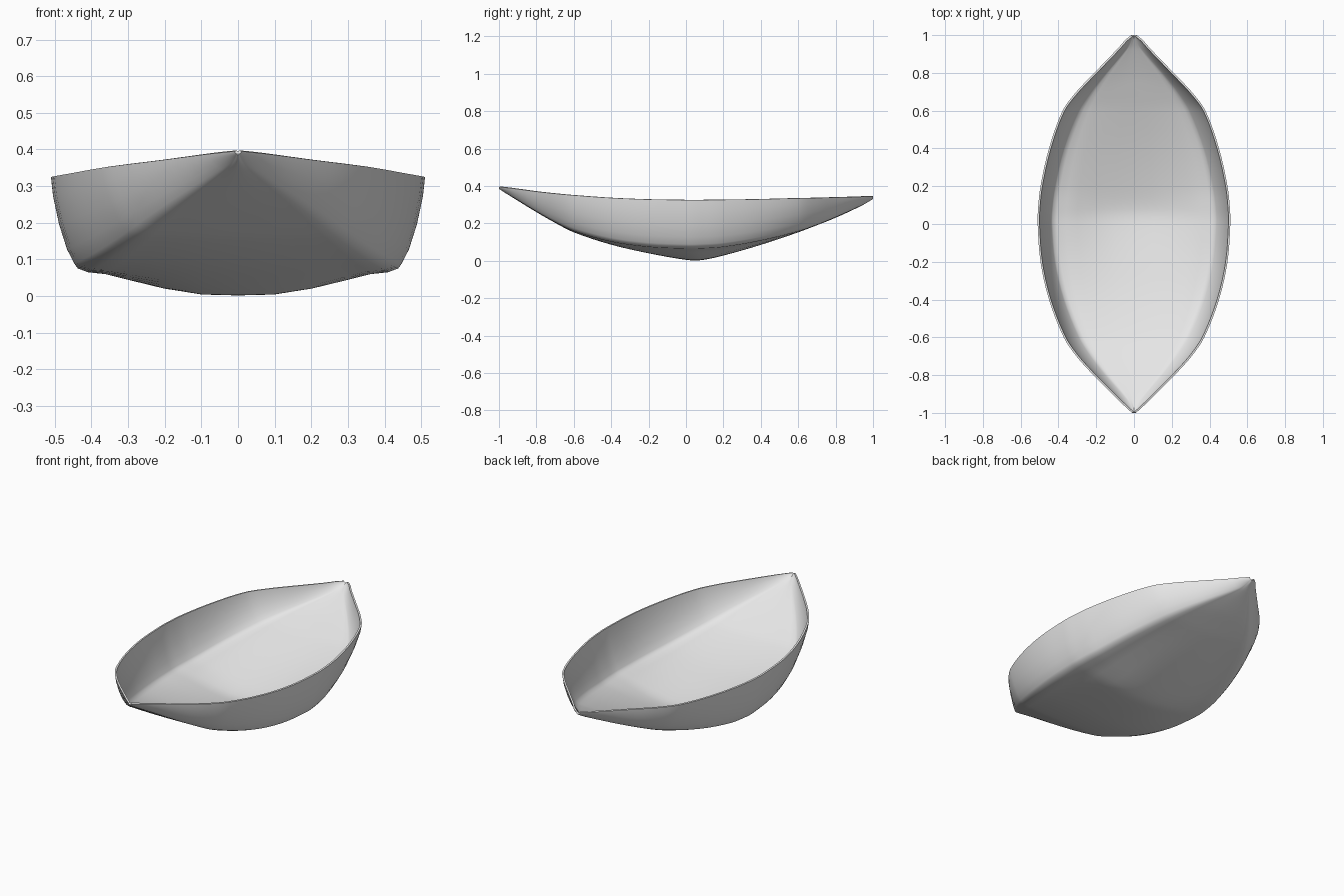
import bpy, math

if "Cube" in bpy.data.objects:
    bpy.data.objects.remove(bpy.data.objects["Cube"])

# Hull stations: y, rim half-width, rim z, chine half-width, chine z, keel z
STATIONS = [
    (-1.00, .010, .395, .004, .388, .385),
    (-.975, .038, .392, .012, .372, .368),
    (-.93, .085, .387, .040, .343, .340),
    (-.80, .215, .370, .150, .263, .260),
    (-.70, .305, .359, .225, .206, .203),
    (-.60, .372, .350, .285, .158, .152),
    (-.40, .450, .336, .365, .102, .086),
    (-.20, .495, .328, .412, .074, .040),
    (0.00, .510, .325, .430, .065, .005),
    (0.08, .508, .325, .428, .066, .003),
    (0.20, .495, .326, .412, .074, .028),
    (0.40, .450, .329, .365, .108, .085),
    (0.60, .378, .334, .285, .157, .152),
    (0.70, .305, .336, .225, .192, .190),
    (0.80, .210, .339, .150, .233, .230),
    (0.93, .085, .342, .040, .292, .290),
    (.975, .045, .344, .015, .318, .315),
    (1.00, .015, .345, .006, .333, .330),
]
# Cross-section: side wall (chine to rim fractions), then floor (keel to chine fractions)
SIDE = [(1, 1), (.93, .8), (.72, .5), (.45, .24), (.2, .09), (.08, .04)]
FLOOR = [(.95, 1), (.84, .92), (.7, .68), (.47, .3), (.23, .04), (0, 0)]


def slope(i, k):
    a, b = STATIONS[max(i - 1, 0)], STATIONS[min(i + 1, len(STATIONS) - 1)]
    return (b[k] - a[k]) / (b[0] - a[0])


def station(i, t):
    """Smooth Hermite blend between station i and i + 1."""
    a, b = STATIONS[i], STATIONS[i + 1]
    h = b[0] - a[0]
    row = [a[0] + h * t]
    for k in range(1, 6):
        row.append((2*t**3 - 3*t**2 + 1) * a[k] + (t**3 - 2*t**2 + t) * h * slope(i, k)
                   + (3*t**2 - 2*t**3) * b[k] + (t**3 - t**2) * h * slope(i + 1, k))
    return row


def section(row):
    y, w, rim, c, ch, keel = row
    half = [(c + (w - c) * f, y, ch + (rim - ch) * g) for f, g in SIDE]
    half += [(c * u, y, keel + (ch - keel) * v) for u, v in FLOOR]
    return half + [(-x, yy, z) for x, yy, z in reversed(half[:-1])]


# Loft the hull skin
rows = [station(i, s / 4) for i in range(len(STATIONS) - 1) for s in range(4)]
rows.append(STATIONS[-1])
verts, faces = [], []
for row in rows:
    verts += section(row)
n = 2 * (len(SIDE) + len(FLOOR)) - 1
for j in range(len(rows) - 1):
    for i in range(n - 1):
        a = j * n + i
        faces.append((a, a + 1, a + n + 1, a + n))
mesh = bpy.data.meshes.new("boat_shell")
mesh.from_pydata(verts, [], faces)
mesh.update()
hull = bpy.data.objects.new("boat_shell", mesh)
bpy.context.collection.objects.link(hull)

# Thin wall, smooth shading
solid = hull.modifiers.new("wall", 'SOLIDIFY')
solid.thickness = 0.01
solid.offset = -1
bpy.context.view_layer.objects.active = hull
hull.select_set(True)
bpy.ops.object.modifier_apply(modifier=solid.name)
bpy.ops.object.shade_smooth_by_angle(angle=math.radians(50))

# Single grey colour
grey = bpy.data.materials.new("light_grey")
grey.diffuse_color = (0.8, 0.8, 0.8, 1)
grey.use_nodes = True
grey.node_tree.nodes["Principled BSDF"].inputs["Base Color"].default_value = grey.diffuse_color
mesh.materials.append(grey)
